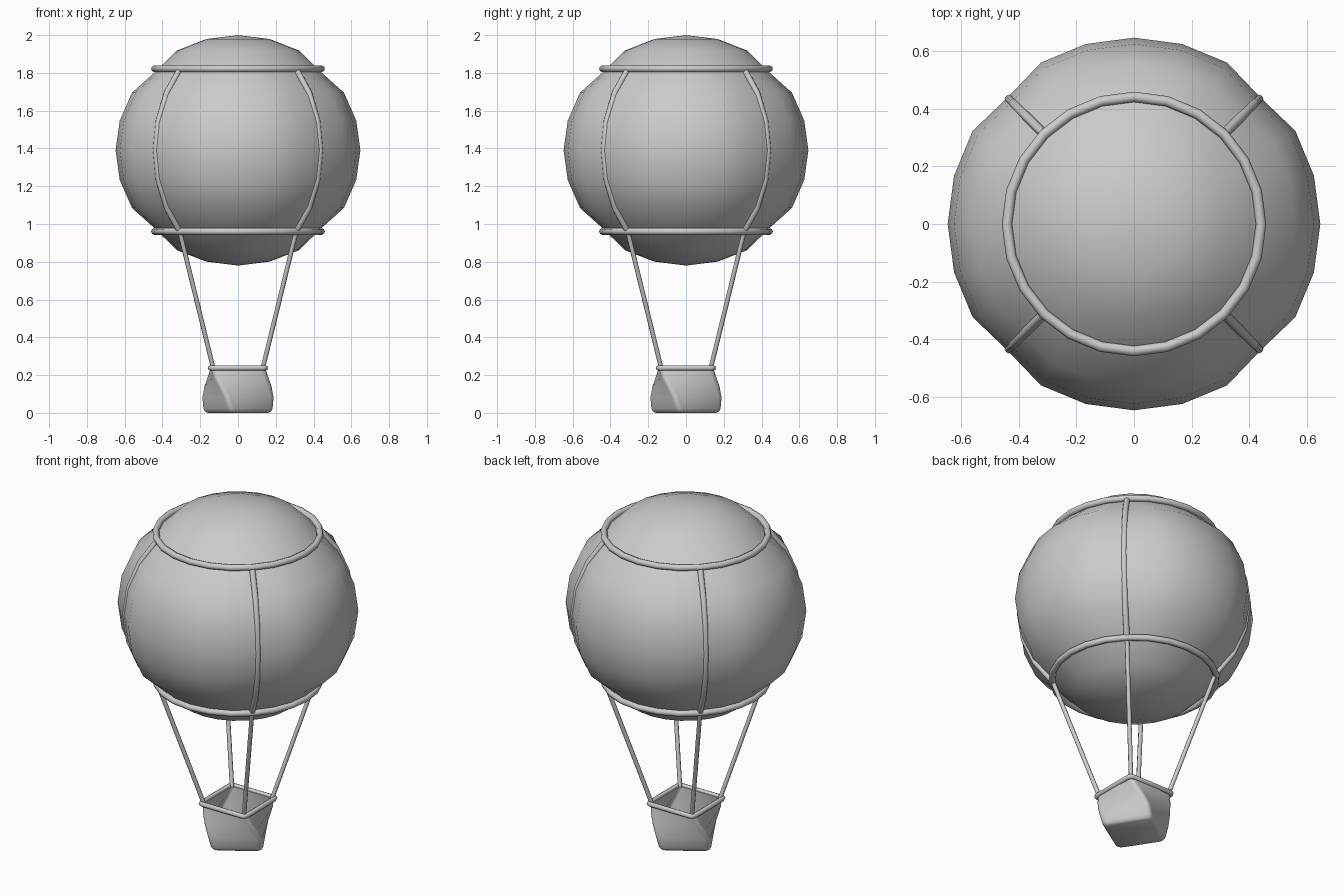
import bpy, bmesh, math
from math import sin, cos, radians

if "Cube" in bpy.data.objects:
    bpy.data.objects.remove(bpy.data.objects["Cube"])

CZ, RX, RZ = 1.39, 0.648, 0.61   # envelope centre and radii


def finish(ob, angle=60):
    bpy.ops.object.select_all(action='DESELECT')
    ob.select_set(True)
    bpy.context.view_layer.objects.active = ob
    bpy.ops.object.shade_smooth_by_angle(angle=radians(angle))


def from_bmesh(name, bm, angle=60):
    bmesh.ops.recalc_face_normals(bm, faces=bm.faces)
    me = bpy.data.meshes.new(name)
    bm.to_mesh(me)
    bm.free()
    ob = bpy.data.objects.new(name, me)
    bpy.context.collection.objects.link(ob)
    finish(ob, angle)
    return ob


def tube(name, pts, r, closed=False):
    cu = bpy.data.curves.new(name, 'CURVE')
    cu.dimensions = '3D'
    cu.bevel_depth = r
    cu.bevel_resolution = 2
    cu.use_fill_caps = not closed
    sp = cu.splines.new('POLY')
    sp.points.add(len(pts) - 1)
    for p, co in zip(sp.points, pts):
        p.co = (*co, 1)
    sp.use_cyclic_u = closed
    ob = bpy.data.objects.new(name, cu)
    bpy.context.collection.objects.link(ob)
    bpy.ops.object.select_all(action='DESELECT')
    ob.select_set(True)
    bpy.context.view_layer.objects.active = ob
    bpy.ops.object.convert(target='MESH')
    finish(bpy.context.view_layer.objects.active)


# Envelope: faceted sphere, slightly drawn in along the strap and ring seams
bm = bmesh.new()
bmesh.ops.create_uvsphere(bm, u_segments=24, v_segments=12, radius=1)
for v in bm.verts:
    lat = math.degrees(math.asin(max(-1, min(1, v.co.z))))
    lon = math.degrees(math.atan2(v.co.y, v.co.x)) % 90
    seam = abs(abs(lat) - 45) < 1 or (abs(lon - 45) < 1 and abs(lat) < 46)
    k = 0.96 if seam else 1
    v.co = (v.co.x * RX * k, v.co.y * RX * k, CZ + v.co.z * RZ * k)
from_bmesh("envelope", bm)

# Upper and lower rings
for name, z in (("upper_ring", 1.822), ("lower_ring", 0.96)):
    tube(name, [(0.442 * cos(radians(a)), 0.442 * sin(radians(a)), z)
                for a in range(0, 360, 15)], 0.018, True)

# Straps over the envelope and ropes down to the basket
for i in range(4):
    c, s = cos(radians(45 + 90 * i)), sin(radians(45 + 90 * i))
    strap = []
    for lat in range(-45, 46, 15):
        r = 0.614 * cos(radians(lat))
        strap.append((r * c, r * s, CZ + 0.61 * sin(radians(lat))))
    tube(f"strap_{i + 1}", strap, 0.016)
    tube(f"rope_{i + 1}", [(0.436 * c, 0.436 * s, 0.96), (0.185 * c, 0.185 * s, 0.235)], 0.012)


def section(bm, z, diag, twist, corner=0.03):
    # rounded square, corners at 45 degrees plus twist
    h = diag / math.sqrt(2) - corner * 0.6
    ring = []
    for q in range(4):
        base = 45 + 90 * q
        cx = (h - corner * 0.5) * math.sqrt(2)
        for d in (-45, -22, 0, 22, 45):
            x = cx * cos(radians(base)) + corner * cos(radians(base + d))
            y = cx * sin(radians(base)) + corner * sin(radians(base + d))
            t = radians(twist)
            ring.append(bm.verts.new((x * cos(t) - y * sin(t), x * sin(t) + y * cos(t), z)))
    return ring


# Basket: twisted open tub with inner wall (height, diagonal, twist)
outer = [(0.0, 0.180, 33), (0.006, 0.193, 33), (0.022, 0.204, 32), (0.08, 0.213, 27),
         (0.14, 0.214, 17), (0.19, 0.212, 7), (0.24, 0.208, 0)]
inner = [(0.24, 0.186, 0), (0.19, 0.189, 7), (0.14, 0.191, 17), (0.08, 0.190, 27), (0.022, 0.180, 32)]
bm = bmesh.new()
rings = [section(bm, *p) for p in outer + inner]
for a, b in zip(rings, rings[1:]):
    for j in range(len(a)):
        k = (j + 1) % len(a)
        bm.faces.new((a[j], a[k], b[k], b[j]))
bm.faces.new(rings[0])
bm.faces.new(rings[-1])
from_bmesh("basket", bm)

# Basket rim
rim = []
for q in range(4):
    for d in (-45, 0, 45):
        a = radians(45 + 90 * q)
        b = a + radians(d)
        rim.append((0.184 * cos(a) + 0.016 * cos(b), 0.184 * sin(a) + 0.016 * sin(b), 0.238))
tube("basket_rim", rim, 0.014, True)
